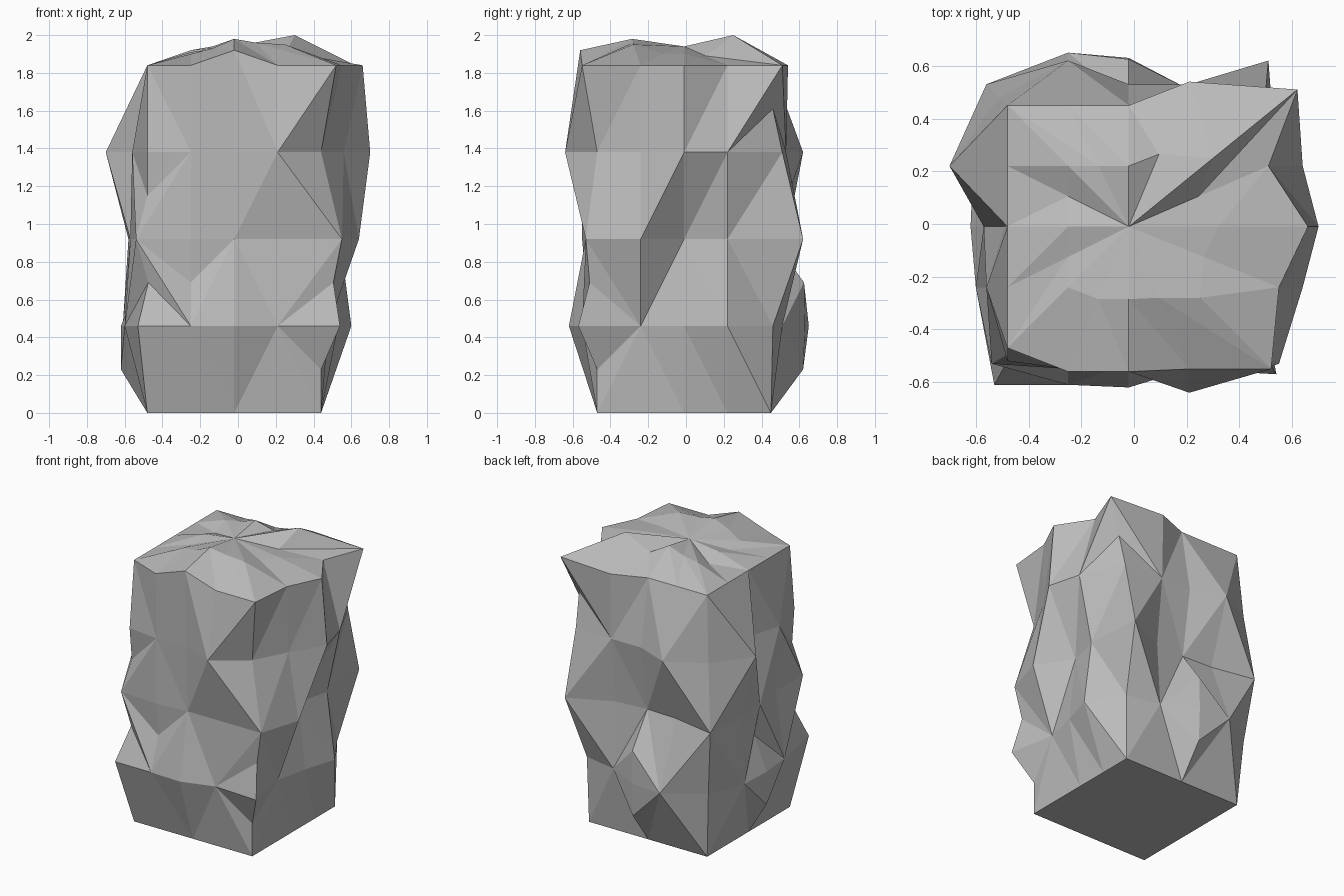
import bpy
import bmesh
from mathutils import Vector

cube = bpy.data.objects.get("Cube")
if cube:
    bpy.data.objects.remove(cube)

HALF = 0.46          # half width of the starting block
CELL = HALF / 2      # four cells along each side
CENTRE = Vector((-0.02, -0.01, 0))

# Outward bulge in hundredths, counterclockwise from the front corner at -x
BULGES = [
    [0] * 16,
    [9, 14, 15, 8, 10, 4, 9, 16, 1, 6, 18, 20, 3, 13, 14, 12],
    [6, 8, 6, 6, 6, 20, 4, 10, 12, 3, 1, 2, 8, 10, 9, 5],
    [0, 8, 8, 17, 0, 12, 26, 20, 6, 8, 8, 17, 3, 22, 1, 8],
    [0, 9, 9, 8, 8, 11, 22, 7, 12, 9, 0, 0, 0, 0, 0, 0],
]
# Corners that lean to one side: (level, place) to x and y shift
LEANS = {(1, 0): (0.04, -0.05), (3, 0): (0, -0.05), (2, 4): (0.05, 0),
         (2, 8): (-0.05, 0.05), (4, 8): (0.06, -0.06)}
# Chips halfway up an upright edge: (level, place) to hundredths in or out
CHIPS = {
    (1, 0): -6, (2, 0): -3, (1, 1): -5, (0, 4): -5, (1, 4): -4,
    (3, 8): -5, (0, 10): 8, (1, 10): 8, (1, 14): -7, (0, 14): 7,
}
# Crown heights in hundredths, halfway from the middle to each rim point
CROWN = [190, 193, 198, 196, 195, 190, 190, 189,
         200, 192, 198, 194, 192, 187, 191, 188]


def perimeter():
    """Grid steps around the square, counterclockwise."""
    n = range(4)
    return ([(i, 0) for i in n] + [(4, i) for i in n]
            + [(4 - i, 4) for i in n] + [(0, 4 - i) for i in n])


def outward(step):
    """Direction away from the block at a perimeter step."""
    i, j = step
    return Vector(((i == 4) - (i == 0), (j == 4) - (j == 0), 0))


bm = bmesh.new()
ring = perimeter()

# Side rings of the block
rows = []
for level, bulges in enumerate(BULGES):
    row = []
    for k, ((i, j), bulge) in enumerate(zip(ring, bulges)):
        spot = Vector(((i - 2) * CELL, (j - 2) * CELL, level * HALF))
        lean = Vector((*LEANS.get((level, k), (0, 0)), 0))
        row.append(bm.verts.new(CENTRE + spot + outward((i, j)) * bulge / 100 + lean))
    rows.append(row)
rows[4][2].co.z = 1.92

# Chipped points between the rings
chips = {}
for (level, k), push in CHIPS.items():
    middle = (rows[level][k].co + rows[level + 1][k].co) / 2
    chips[level, k] = bm.verts.new(middle + outward(ring[k]) * push / 100)


def wall(level, k, tip, clockwise):
    """Triangle from an upright edge to a tip, split where it is chipped."""
    low, high = rows[level][k], rows[level + 1][k]
    chip = chips.get((level, k))
    edges = [(low, chip), (chip, high)] if chip else [(low, high)]
    for a, b in edges:
        bm.faces.new((b, a, tip) if clockwise else (a, b, tip))


def crease_rises(level, k):
    """Creases cross in a star, but run in parallel on most of the +x side."""
    if k // 4 == 1 and (level >= 2 or k % 4 >= 2):
        return level >= 2
    return (k + level) % 2 == 0


# Side walls
for level in range(4):
    low, high = rows[level], rows[level + 1]
    for k in range(16):
        n = (k + 1) % 16
        rising = crease_rises(level, k)
        wall(level, k, high[n] if rising else low[n], True)
        wall(level, n, low[k] if rising else high[k], False)

# Crown, fanned out from its middle
rim = rows[4]
peak = bm.verts.new(CENTRE + Vector((0, 0, 1.94)))
fan = []
for v, height in zip(rim, CROWN):
    middle = (peak.co + v.co) / 2
    fan.append(bm.verts.new((middle.x, middle.y, height / 100)))
for k in range(16):
    n = (k + 1) % 16
    bm.faces.new((peak, fan[k], fan[n]))
    bm.faces.new((fan[k], rim[k], rim[n]))
    bm.faces.new((fan[k], rim[n], fan[n]))

# Flat base
bm.faces.new(list(reversed(rows[0])))
bmesh.ops.recalc_face_normals(bm, faces=bm.faces)
mesh = bpy.data.meshes.new("boulder")
bm.to_mesh(mesh)
bm.free()

# Plain stone colour
stone = bpy.data.materials.new("grey stone")
stone.use_nodes = True
grey = (0.5, 0.5, 0.5, 1)
stone.diffuse_color = grey
stone.node_tree.nodes["Principled BSDF"].inputs["Base Color"].default_value = grey
mesh.materials.append(stone)

boulder = bpy.data.objects.new("boulder", mesh)
bpy.context.collection.objects.link(boulder)
